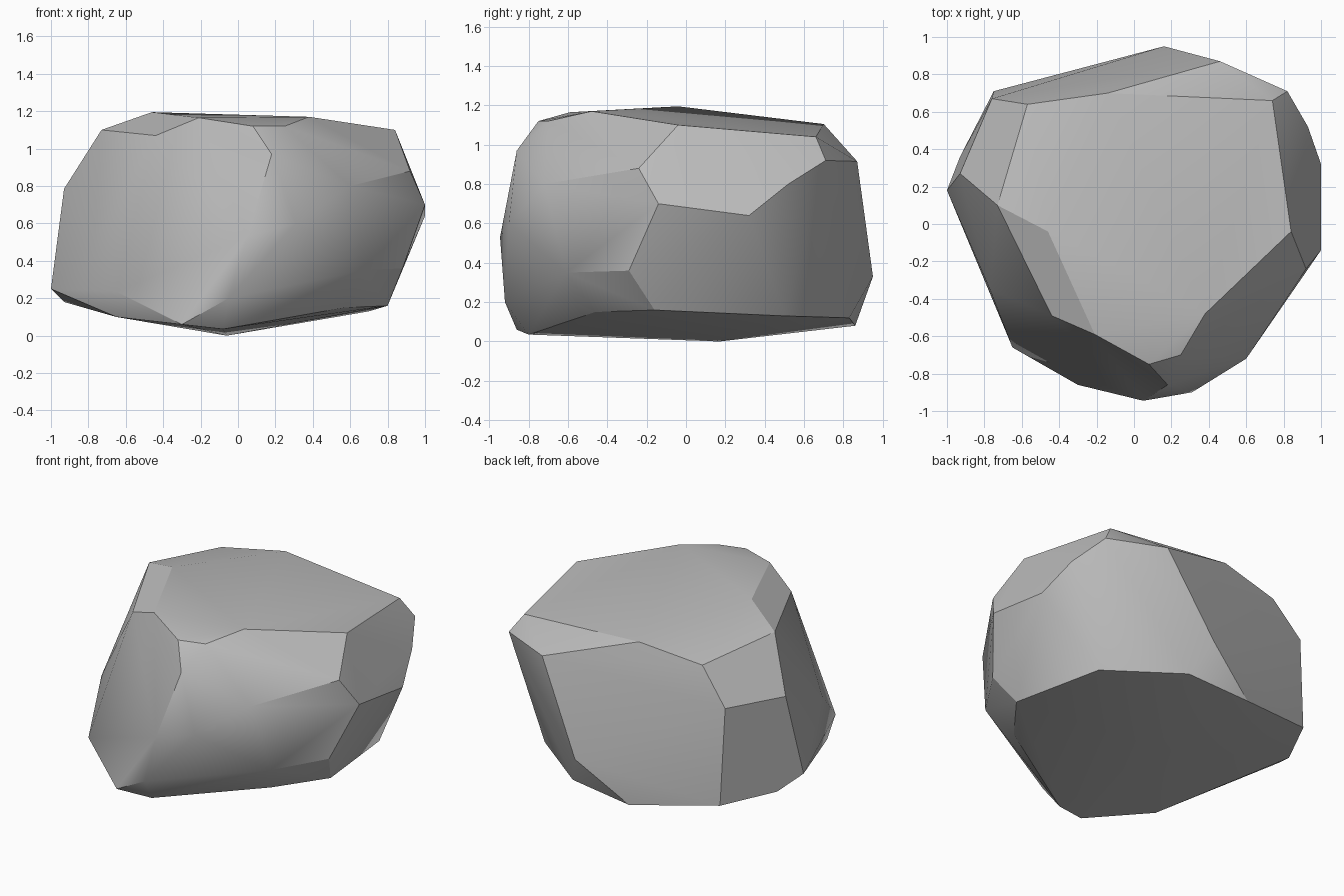
import bpy
import bmesh
import math

# Remove the default cube
default_cube = bpy.data.objects.get("Cube")
if default_cube:
    bpy.data.objects.remove(default_cube, do_unlink=True)


def make_material(name, color):
    material = bpy.data.materials.new(name)
    material.use_nodes = True
    material.diffuse_color = color
    shader = next(node for node in material.node_tree.nodes if node.type == "BSDF_PRINCIPLED")
    shader.inputs["Base Color"].default_value = color
    shader.inputs["Roughness"].default_value = 0.9
    return material


def build_boulder(name, outlines, material, crease_degrees):
    """Wrap a convex skin around stacked corner outlines and keep its creases crisp."""
    bm = bmesh.new()
    for outline in outlines:
        for corner in outline:
            bm.verts.new(corner)

    # Wrap the corners and throw away any that ended up inside
    hull = bmesh.ops.convex_hull(bm, input=bm.verts[:], use_existing_faces=False)
    spare = set(hull["geom_interior"]) | set(hull["geom_unused"])
    spare_verts = [item for item in spare if isinstance(item, bmesh.types.BMVert)]
    bmesh.ops.delete(bm, geom=spare_verts, context="VERTS")

    # Merge nearly level triangles into broad chipped facets
    bmesh.ops.dissolve_limit(
        bm, angle_limit=math.radians(3), verts=bm.verts[:], edges=bm.edges[:]
    )
    bmesh.ops.recalc_face_normals(bm, faces=bm.faces[:])

    mesh = bpy.data.meshes.new(name)
    bm.to_mesh(mesh)
    bm.free()
    mesh.materials.append(material)

    boulder = bpy.data.objects.new(name, mesh)
    bpy.context.collection.objects.link(boulder)
    bpy.ops.object.select_all(action="DESELECT")
    boulder.select_set(True)
    bpy.context.view_layer.objects.active = boulder
    bpy.ops.object.shade_smooth_by_angle(angle=math.radians(crease_degrees))
    return boulder


# Gently sloping crown of the boulder
crown = [
    (-.46, -.04, 1.195), (-.57, .64, 1.04), (-.14, .7, 1.105), (.74, .66, 1.04),
    (.84, -.04, 1.1), (.38, -.48, 1.17), (.25, -.7, 1.12), (.08, -.75, 1.12),
    (-.21, -.59, 1.165), (-.44, -.49, 1.07), (-.73, .1, 1.1),
]

# Shoulder corners where the crown turns into the sides
shoulder = [
    (.46, .87, .915), (.82, .71, .92), (.93, .52, .8), (.92, -.24, .88),
    (.6, -.72, .8), (.18, -.86, .97), (.13, -.9, .78), (-.93, .27, .785),
    (-.76, .67, .81),
]

# Widest corners around the middle
waist = [
    (1, .32, .64), (1, -.14, .7), (.88, -.29, .36), (.67, -.61, .35),
    (.31, -.9, .6), (.05, -.945, .53), (-.77, -.35, .5), (-.65, -.66, .235),
    (-1, .18, .25), (.16, .95, .33),
]

# Undercut base that narrows to a low keel
base = [
    (.8, -.16, .16), (.57, -.46, .15), (-.05, -.92, .2), (-.08, -.8, .035),
    (-.3, -.86, .06), (-.65, -.57, .1), (-.93, .36, .18), (-.75, .71, .17),
    (-.18, .86, .08), (.26, .83, .12), (.7, .5, .13), (-.06, .17, 0),
]

stone = make_material("grey stone", (.5, .5, .5, 1))
build_boulder("boulder", [crown, shoulder, waist, base], stone, crease_degrees=28)
